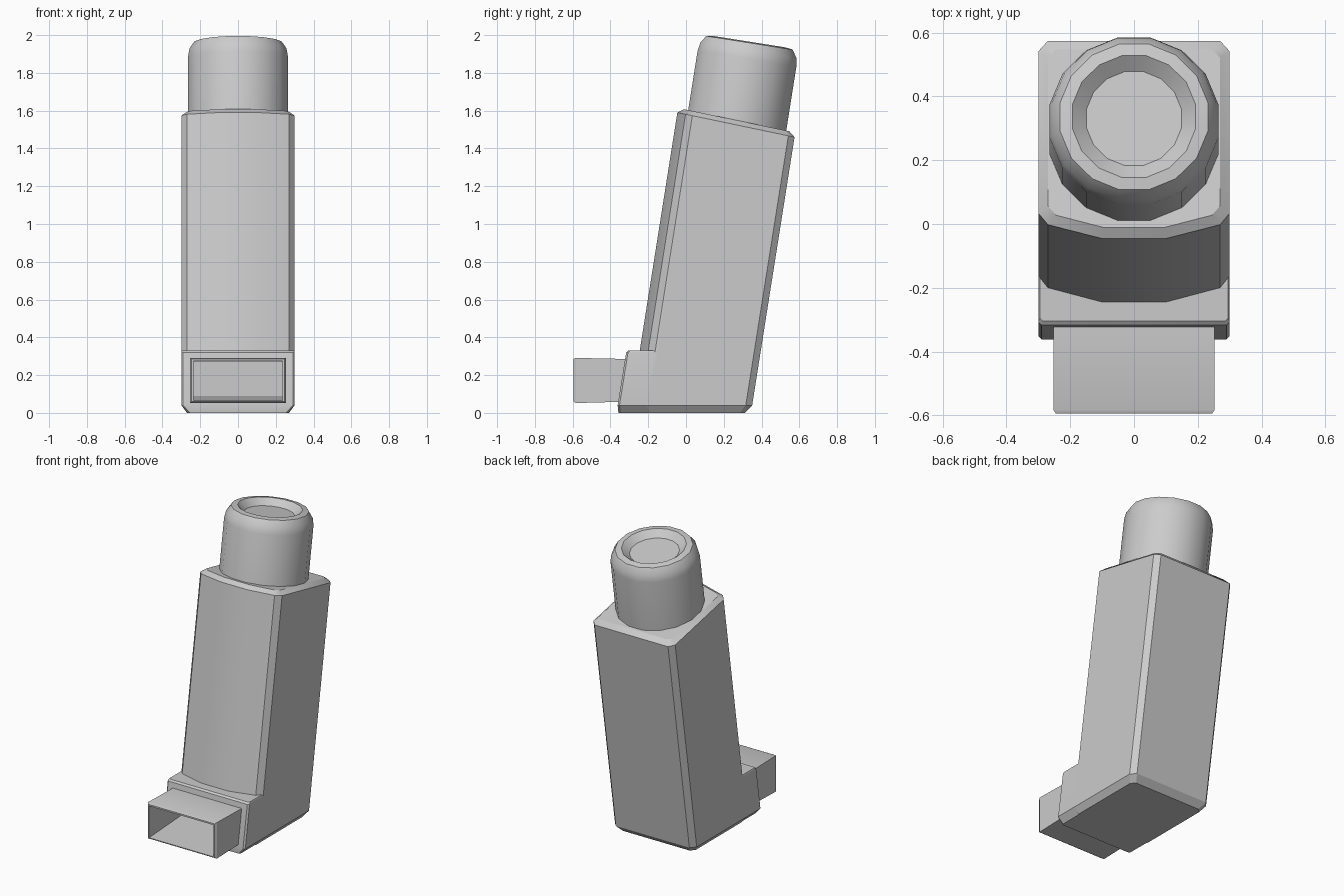
import bpy, bmesh
from math import sin, cos, pi, atan
from mathutils import Matrix, Vector

if "Cube" in bpy.data.objects:
    bpy.data.objects.remove(bpy.data.objects["Cube"])

LEAN = 0.158  # y shift of the case per unit height


def loft(name, rings):
    """Skin equal-length point rings and cap both ends."""
    bm = bmesh.new()
    loops = [[bm.verts.new(p) for p in r] for r in rings]
    n = len(loops[0])
    for a, b in zip(loops, loops[1:]):
        for i in range(n):
            j = (i + 1) % n
            bm.faces.new((a[i], a[j], b[j], b[i]))
    bm.faces.new(loops[0])
    bm.faces.new(loops[-1])
    bmesh.ops.recalc_face_normals(bm, faces=bm.faces)
    me = bpy.data.meshes.new(name)
    bm.to_mesh(me)
    bm.free()
    ob = bpy.data.objects.new(name, me)
    bpy.context.collection.objects.link(ob)
    return ob


def activate(ob):
    bpy.ops.object.select_all(action='DESELECT')
    ob.select_set(True)
    bpy.context.view_layer.objects.active = ob


def boolean(ob, other, op):
    activate(ob)
    m = ob.modifiers.new(op, 'BOOLEAN')
    m.operation, m.object, m.solver = op, other, 'EXACT'
    bpy.ops.object.modifier_apply(modifier=m.name)


def mirrored(half):
    return half + [(-x, y) for x, y in reversed(half)]


# Leaning case: bowed front, chamfered corners, sloping top
outer = mirrored([(0.10, -0.297), (0.27, -0.252), (0.30, -0.215), (0.30, 0.31), (0.27, 0.344)])
inner = mirrored([(0.095, -0.265), (0.245, -0.225), (0.27, -0.195), (0.27, 0.285), (0.245, 0.312)])


def case_ring(section, top=None, z=0.0):
    pts = []
    for x, p in section:
        h = z if top is None else (top - 0.21 * (p + 0.045)) / (1 + 0.21 * LEAN)
        pts.append((x, p + LEAN * h, h))
    return pts


case = loft("inhaler_case", [
    case_ring(inner, z=0), case_ring(outer, z=0.04),
    case_ring(outer, top=1.59), case_ring(inner, top=1.615)])


# Block at the foot of the case that carries the mouthpiece
def foot_ring(w, front, z, back=-0.15):
    return [(x, y, z) for x, y in mirrored([(w - 0.01, front), (w, front + 0.01), (w, back)])]


foot = loft("foot_block", [foot_ring(0.265, -0.358, 0), foot_ring(0.30, -0.362, 0.04),
                           foot_ring(0.30, -0.317, 0.32), foot_ring(0.295, -0.305, 0.33)])
boolean(case, foot, 'UNION')
bpy.data.objects.remove(foot)


# Hollow mouthpiece
def rect(y, w, z0, z1):
    return [(-w, y, z0), (w, y, z0), (w, y, z1), (-w, y, z1)]


mouthpiece = loft("mouthpiece", [rect(-0.595, 0.245, 0.06, 0.285), rect(-0.583, 0.253, 0.052, 0.291),
                                 rect(-0.30, 0.253, 0.06, 0.285)])
cavity = loft("mouthpiece_cavity", [rect(-0.62, 0.236, 0.063, 0.275), rect(-0.16, 0.236, 0.09, 0.272)])
boolean(mouthpiece, cavity, 'DIFFERENCE')
boolean(case, cavity, 'DIFFERENCE')
bpy.data.objects.remove(cavity)

# Canister with rounded rim and dished end, tilted with the case
SIDES = 16
profile = [(0.27, -0.60), (0.27, -0.09), (0.262, -0.045), (0.236, -0.006), (0.197, 0.0), (0.152, -0.04)]
canister = loft("canister", [
    [(r * cos((i + 0.5) * 2 * pi / SIDES), r * sin((i + 0.5) * 2 * pi / SIDES), t) for i in range(SIDES)]
    for r, t in profile])
canister.data.transform(Matrix.Translation(Vector((0, 0.337, 1.965))) @ Matrix.Rotation(-atan(LEAN), 4, 'X'))

for ob in (case, mouthpiece, canister):
    activate(ob)
    bpy.ops.object.shade_smooth_by_angle()
